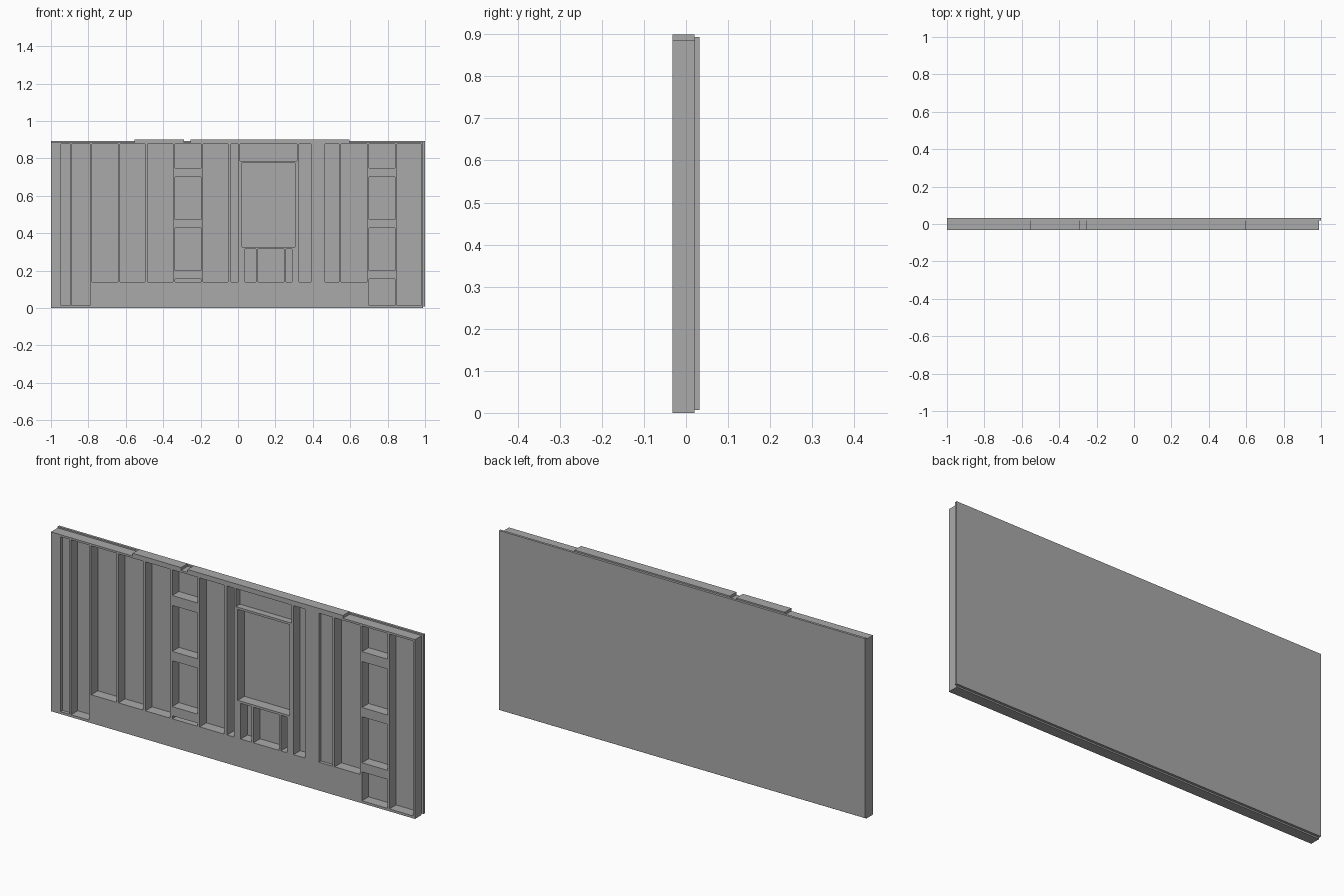
import bpy, bmesh
from mathutils import Matrix, Vector

if "Cube" in bpy.data.objects:
    bpy.data.objects.remove(bpy.data.objects["Cube"])

grey = bpy.data.materials.new("plain grey")
grey.use_nodes = True
COLOUR = (0.4, 0.4, 0.4, 1)
grey.diffuse_color = COLOUR
grey.node_tree.nodes["Principled BSDF"].inputs["Base Color"].default_value = COLOUR


def boxes(name, spans):
    """One object from boxes given as (x0, x1, y0, y1, z0, z1)."""
    bm = bmesh.new()
    for x0, x1, y0, y1, z0, z1 in spans:
        size = Vector((x1 - x0, y1 - y0, z1 - z0))
        mid = Vector((x0 + x1, y0 + y1, z0 + z1)) / 2
        bmesh.ops.create_cube(bm, size=1, matrix=Matrix.Translation(mid) @ Matrix.Diagonal(size).to_4x4())
    mesh = bpy.data.meshes.new(name)
    bm.to_mesh(mesh)
    bm.free()
    mesh.materials.append(grey)
    obj = bpy.data.objects.new(name, mesh)
    bpy.context.collection.objects.link(obj)
    return obj


FRONT, BACK = -0.032, 0.02
FLOOR, SILL, HEAD, TOP = 0.012, 0.14, 0.876, 0.886
THROUGH = 0.026

# Sheathing sheet on the back, overhanging the frame at one end
boxes("sheathing", [(-1, 1, BACK, 0.032, 0.007, 0.893)])

# Wall frame, cut by the bays between the studs
frame = boxes("wall_frame", [(-1, 0.99, FRONT, BACK, 0, TOP)])

# Bays as (x0, x1, z0, z1, depth limit in y)
bays = [(-0.89, -0.791, FLOOR, HEAD, THROUGH), (0.85, 0.979, FLOOR, HEAD, THROUGH)]
for x0, x1 in [(-0.78, -0.642), (-0.631, -0.497), (-0.484, -0.348), (-0.187, -0.053),
               (-0.037, 0.0), (0.326, 0.39), (0.551, 0.69)]:
    bays.append((x0, x1, SILL, HEAD, THROUGH))

# Shallow bays backed by a flat stud
bays += [(-0.947, -0.898, FLOOR, HEAD, -0.016), (0.465, 0.54, SILL, HEAD, -0.016)]

# Two bays divided by horizontal blocking
for x0, x1, base in [(-0.337, -0.198, SILL), (0.7, 0.84, FLOOR)]:
    for z0, z1 in [(base, 0.155), (0.2, 0.427), (0.473, 0.7), (0.749, HEAD)]:
        bays.append((x0, x1, z0, z1, THROUGH))

# Window opening, recessed header above it and short bays below it
bays += [(0.021, 0.305, 0.327, 0.776, THROUGH), (0.011, 0.316, 0.787, HEAD, 0.0)]
for x0, x1 in [(0.037, 0.096), (0.107, 0.246), (0.257, 0.289)]:
    bays.append((x0, x1, SILL, 0.316, THROUGH))

cutter = boxes("bay_cutter", [(x0, x1, -0.1, y1, z0, z1) for x0, x1, z0, z1, y1 in bays])
cutter.hide_render = True
cut = frame.modifiers.new("bays", 'BOOLEAN')
cut.operation = 'DIFFERENCE'
cut.solver = 'EXACT'
cut.object = cutter
bpy.context.view_layer.objects.active = frame
bpy.ops.object.modifier_apply(modifier=cut.name)
bpy.data.objects.remove(cutter)

# Upper top plate, in two lengths with a gap
boxes("upper_plate", [(x0, x1, FRONT, BACK, TOP, 0.9) for x0, x1 in [(-0.553, -0.289), (-0.254, 0.596)]])
